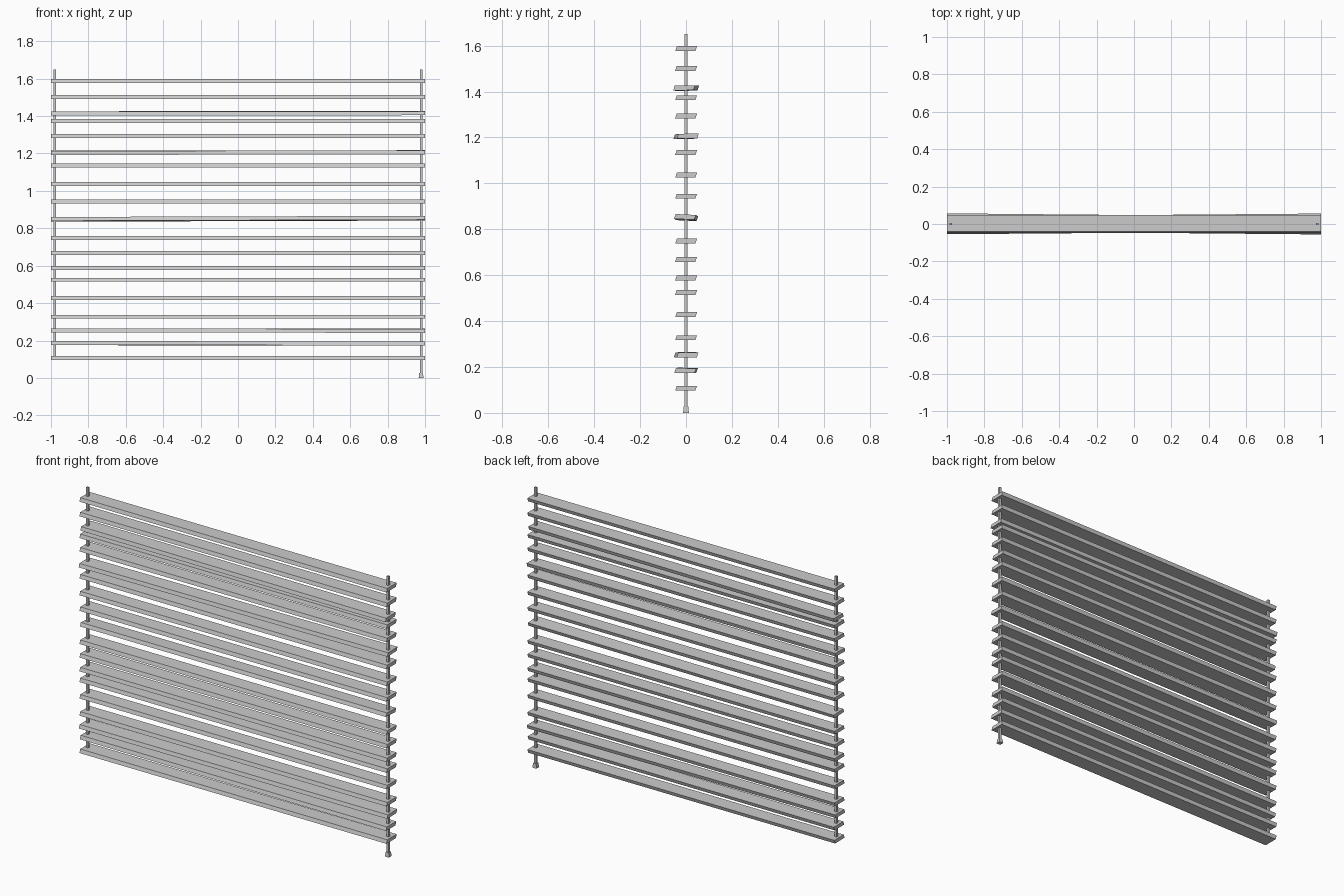
import bpy, bmesh
from mathutils import Euler

if "Cube" in bpy.data.objects:
    bpy.data.objects.remove(bpy.data.objects["Cube"])

def prism(name, bottom, top, z0, z1, loc=(0, 0, 0), rot=(0, 0, 0)):
    """Four-sided solid; bottom/top are (x half width, y min, y max)."""
    bm = bmesh.new()
    rings = []
    for (hx, ya, yb), z in ((bottom, z0), (top, z1)):
        rings.append([bm.verts.new(p) for p in
                      ((-hx, ya, z), (hx, ya, z), (hx, yb, z), (-hx, yb, z))])
    a, b = rings
    bm.faces.new(a[::-1])
    bm.faces.new(b)
    for i in range(4):
        j = (i + 1) % 4
        bm.faces.new((a[i], a[j], b[j], b[i]))
    me = bpy.data.meshes.new(name)
    bm.to_mesh(me)
    bm.free()
    ob = bpy.data.objects.new(name, me)
    ob.location = loc
    ob.rotation_euler = Euler(rot)
    bpy.context.collection.objects.link(ob)
    return ob

# Slats: slanted cross-section, uneven spacing
heights = [0.107, 0.185, 0.253, 0.327, 0.428, 0.525, 0.588, 0.669, 0.749, 0.851,
           0.944, 1.036, 1.135, 1.205, 1.294, 1.373, 1.415, 1.501, 1.587]

# A few slats hang slightly crooked (pitch, roll, yaw in radians)
crooked = {0.185: (-0.01, 0.001, -0.004),
           0.253: (0.01, 0.001, 0.006),
           0.851: (-0.05, -0.003, -0.005),
           1.205: (0.02, -0.001, 0.008),
           1.415: (0.02, -0.001, -0.009)}

for i, z in enumerate(heights):
    prism(f"slat_{i + 1:02d}", (1.0, -0.047, 0.041), (1.0, -0.040, 0.048),
          -0.0105, 0.0105, (0, 0, z), crooked.get(z, (0, 0, 0)))

# Hanging cords: the right one runs down to the pull weight
c = 0.0065
for name, x, z0 in (("left_cord", -0.979, 0.107), ("right_cord", 0.979, 0.015)):
    prism(name, (c, -c, c), (c, -c, c), z0, 1.65, (x, 0, 0))

# Pull weight at the cord end
prism("cord_weight", (0.013, -0.013, 0.013), (0.010, -0.010, 0.010),
      0.0, 0.027, (0.979, 0, 0))
